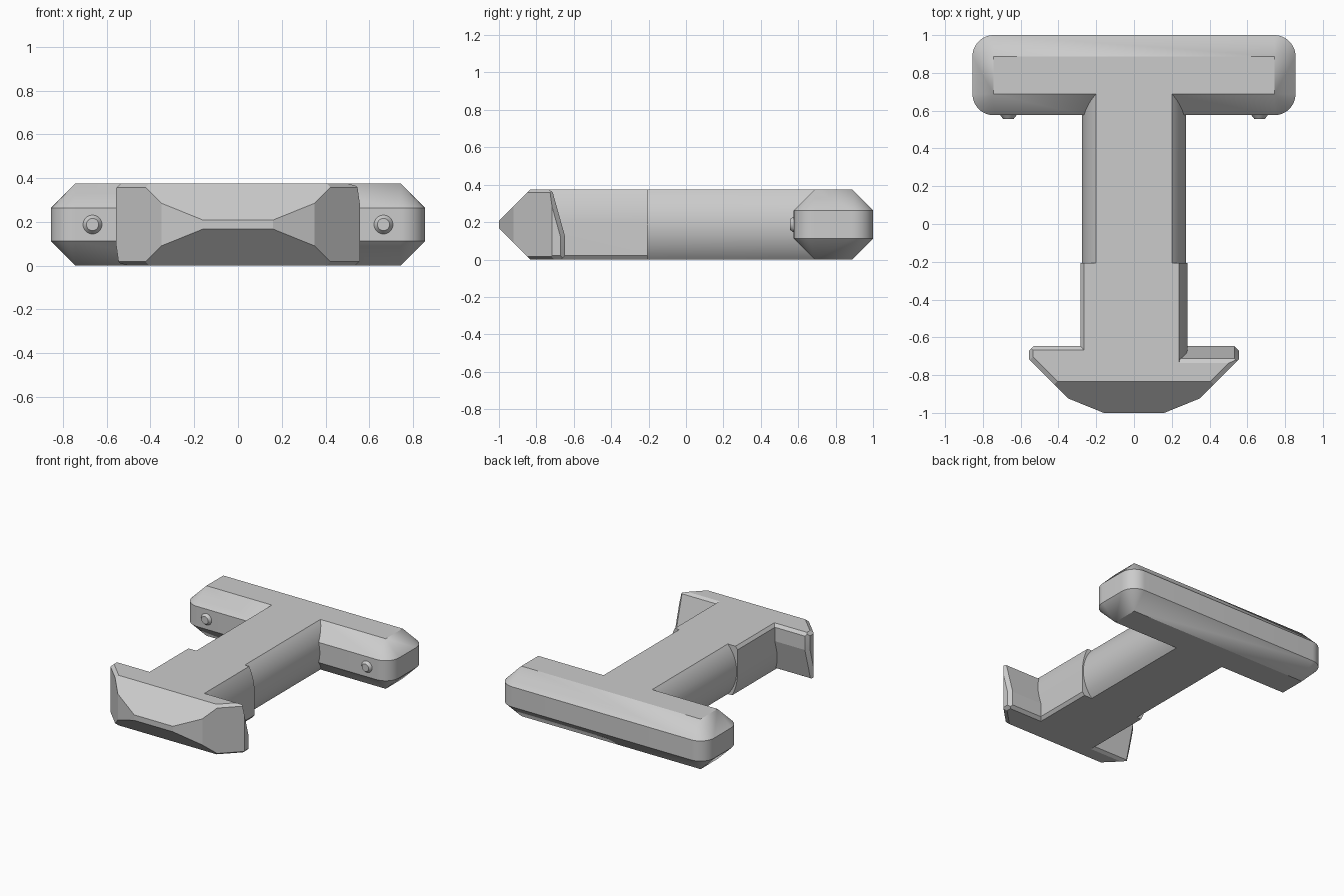
import bpy, bmesh, math
from mathutils import Matrix, Vector

old = bpy.data.objects.get("Cube")
if old:
    bpy.data.objects.remove(old, do_unlink=True)

H = 0.375          # overall thickness
MID = H / 2

grey = bpy.data.materials.new("plain grey")
grey.use_nodes = True
grey.diffuse_color = (0.6, 0.6, 0.6, 1)
grey.node_tree.nodes["Principled BSDF"].inputs["Base Color"].default_value = (0.6, 0.6, 0.6, 1)


def finish(name, bm):
    bmesh.ops.recalc_face_normals(bm, faces=bm.faces)
    mesh = bpy.data.meshes.new(name)
    bm.to_mesh(mesh)
    bm.free()
    mesh.materials.append(grey)
    obj = bpy.data.objects.new(name, mesh)
    bpy.context.collection.objects.link(obj)
    return obj


def hull(name, points):
    bm = bmesh.new()
    for p in points:
        bm.verts.new(p)
    bmesh.ops.convex_hull(bm, input=bm.verts)
    bmesh.ops.dissolve_limit(bm, angle_limit=0.01, verts=bm.verts, edges=bm.edges)
    return finish(name, bm)


def prism(name, section, y0, y1):
    return hull(name, [(x, y, z) for x, z in section for y in (y0, y1)])


def half_turn(section):
    """Add the section turned half way round the long axis."""
    return section + [(-x, H - z) for x, z in section]


def activate(obj):
    bpy.ops.object.select_all(action='DESELECT')
    obj.select_set(True)
    bpy.context.view_layer.objects.active = obj


def smooth(obj):
    activate(obj)
    bpy.ops.object.shade_smooth_by_angle(angle=math.radians(15))


def merge(body, part):
    mod = body.modifiers.new("join", 'BOOLEAN')
    mod.operation, mod.solver, mod.object = 'UNION', 'EXACT', part
    activate(body)
    bpy.ops.object.modifier_apply(modifier=mod.name)
    bpy.data.objects.remove(part, do_unlink=True)


# Crossbar: rounded band with chamfers running up to sharp flat faces
cx, y0, y1, c = 0.743, 0.688, 0.888, 0.112
points = []
for sx, y, start in ((1, y1, 0), (-1, y1, 90), (-1, y0, 180), (1, y0, 270)):
    points += [(sx * cx, y, z) for z in (0, H)]
    for i in range(13):
        a = math.radians(start + i * 7.5)
        points += [(sx * cx + c * math.cos(a), y + c * math.sin(a), z) for z in (c, H - c)]
crossbar = hull("crossbar", points)

# Shaft: round bar flattened above and below
R = 0.275
lim = math.asin(MID / R)
arc = [lim * (i / 12 - 1) for i in range(25)]
shaft = prism("shaft", half_turn([(R * math.cos(a), MID + R * math.sin(a)) for a in arc]), -0.25, y0 + 0.005)

# Collar: thicker front length, rounded on one edge and chamfered on the other
W, rad = 0.283, 0.41
sweep = math.asin(MID / rad)
side = [(0.265, 0), (W, 0.022)]
for i in range(13):
    a = sweep * i / 12
    side.append((W - rad + rad * math.cos(a), MID + rad * math.sin(a)))
collar = prism("collar", half_turn(side), -0.76, -0.207)

# Head half: a block trimmed by planes, given as (point, outward normal)
cuts = [
    ((0, -0.833, H), (0, -1, 1)), ((0, -0.833, 0), (0, -1, -1)),         # front wedge
    ((0.16, -1, 0), (0.077, -0.19, 0)), ((0.35, -0.923, 0), (1, -1, 0)),  # nose sides
    ((0.405, -0.833, H), (1, -1, 2)), ((0.405, -0.833, 0), (1, -1, -2)),  # thin bevels
    ((0, -0.647, 0.125), (0, 1, 0.28)), ((0, -0.737, H), (0, 0.015, 0.026)),
    ((0, -0.668, 0), (0, 1, -1)), ((0.535, 0, 0), (1, 0, -1)),
    ((0.557, -0.672, 0.125), (1, 1, 0)), ((0.557, -0.672, 0.125), (1, 1, 0.28)),
]


def head_half(name, turned):
    bm = bmesh.new()
    bmesh.ops.create_cube(bm, size=1)
    for v in bm.verts:
        v.co = ((v.co.x + 0.5) * 0.657 - 0.1, (v.co.y + 0.5) * 0.353 - 1, (v.co.z + 0.5) * H)
    for point, normal in cuts:
        geom = bm.verts[:] + bm.edges[:] + bm.faces[:]
        bmesh.ops.bisect_plane(bm, geom=geom, plane_co=point, dist=1e-5,
                               plane_no=Vector(normal).normalized(), clear_outer=True)
        rim = [e for e in bm.edges if e.is_boundary]
        if rim:
            bmesh.ops.holes_fill(bm, edges=rim, sides=0)
    if turned:
        bmesh.ops.rotate(bm, verts=bm.verts, cent=(0, 0, MID), matrix=Matrix.Rotation(math.pi, 3, 'Y'))
    return finish(name, bm)


# One solid body
body = crossbar
for part in (shaft, collar, head_half("left_head", False), head_half("right_head", True)):
    merge(body, part)
body.name = "t_shaped_body"
smooth(body)

# Small tapered studs on the front of the crossbar
for name, sx in (("left_stud", 1), ("right_stud", -1)):
    bm = bmesh.new()
    bmesh.ops.create_cone(bm, cap_ends=True, segments=32, radius1=0.047, radius2=0.028, depth=0.025,
                          matrix=Matrix.Translation((sx * 0.665, 0.5685, MID)) @ Matrix.Rotation(math.pi / 2, 4, 'X'))
    smooth(finish(name, bm))
